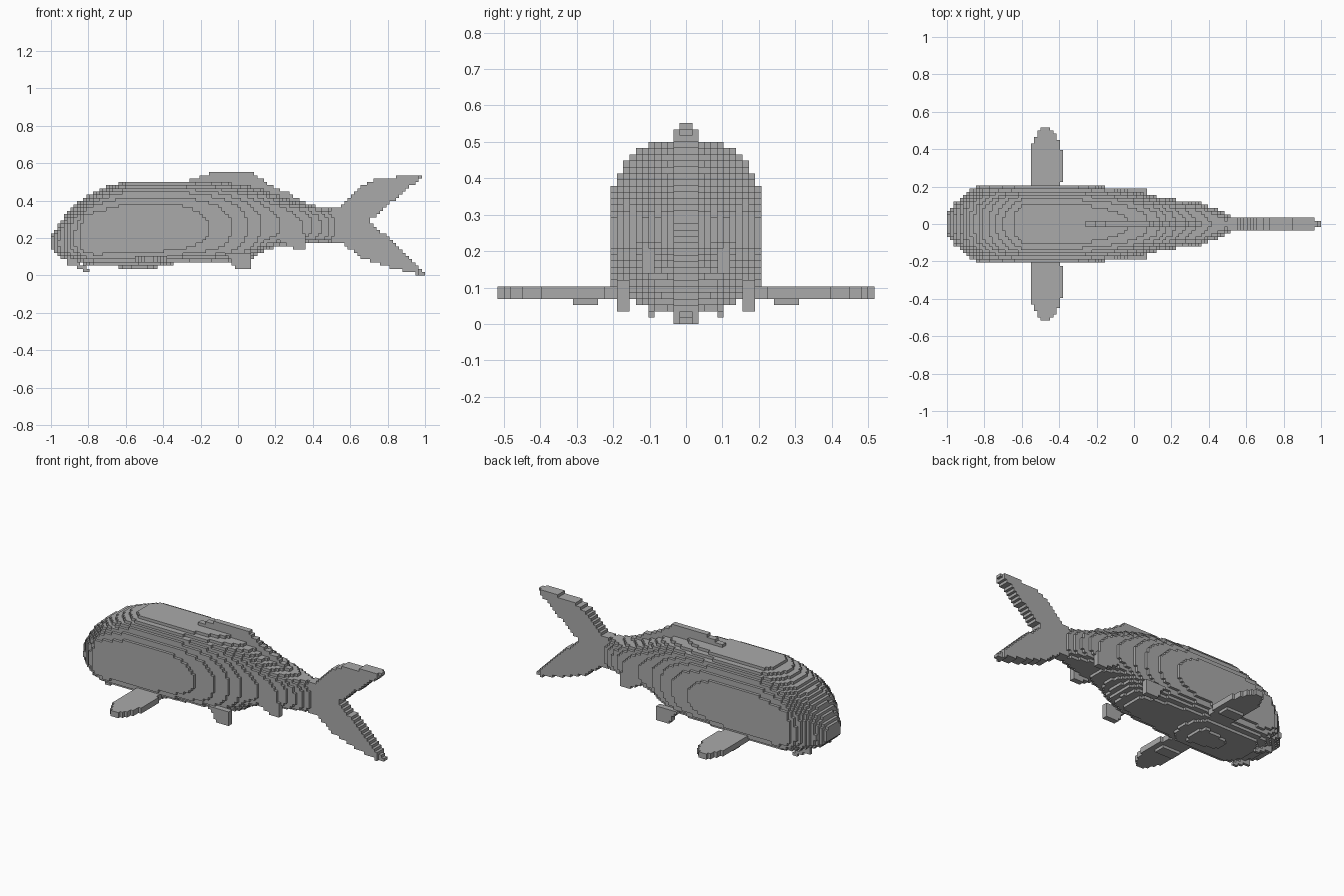
import bpy, bmesh

if "Cube" in bpy.data.objects:
    bpy.data.objects.remove(bpy.data.objects["Cube"])

V = 2 / 116  # edge of one block

mat = bpy.data.materials.new("plain grey")
mat.diffuse_color = (0.4, 0.4, 0.4, 1)
mat.use_nodes = True
mat.node_tree.nodes["Principled BSDF"].inputs["Base Color"].default_value = mat.diffuse_color


def blocks(name, inside, lo, hi):
    """Fill the cells whose centre passes inside(x, |y|, z); keep outer faces only."""
    a = [round(c / V) for c in lo]
    b = [round(c / V) for c in hi]
    cells = {(i, j, k)
             for i in range(a[0], b[0]) for j in range(a[1], b[1]) for k in range(a[2], b[2])
             if inside((i + .5) * V, abs((j + .5) * V), (k + .5) * V)}
    bm = bmesh.new()
    verts = {}

    def vert(p):
        if p not in verts:
            verts[p] = bm.verts.new([c * V for c in p])
        return verts[p]

    for cell in cells:
        for axis in range(3):
            for side in (0, 1):
                n = list(cell)
                n[axis] += 2 * side - 1
                if tuple(n) in cells:
                    continue
                u, w = (axis + 1) % 3, (axis + 2) % 3
                ring = []
                for du, dw in ((0, 0), (1, 0), (1, 1), (0, 1)):
                    p = list(cell)
                    p[axis] += side
                    p[u] += du
                    p[w] += dw
                    ring.append(vert(tuple(p)))
                bm.faces.new(ring if side else ring[::-1])
    mesh = bpy.data.meshes.new(name)
    bm.to_mesh(mesh)
    bm.free()
    mesh.materials.append(mat)
    ob = bpy.data.objects.new(name, mesh)
    bpy.context.collection.objects.link(ob)
    return ob


def curve(x, pts):
    """Piecewise linear height of a profile at x."""
    if x <= pts[0][0]:
        return pts[0][1]
    for (x0, y0), (x1, y1) in zip(pts, pts[1:]):
        if x <= x1:
            return y0 + (y1 - y0) * (x - x0) / (x1 - x0)
    return pts[-1][1]


# Body: back, belly and half-width profiles with a rounded-box section
BACK = [(-1, .21), (-.96, .27), (-.9, .355), (-.8, .43), (-.7, .475), (-.6, .505), (-.2, .505),
        (0, .49), (.1, .47), (.2, .43), (.3, .395), (.4, .37), (.52, .35)]
BELLY = [(-1, .14), (-.96, .1), (-.85, .065), (-.75, .045), (-.45, .04), (-.36, .06),
         (0, .072), (.07, .09), (.15, .14), (.25, .16), (.36, .175), (.52, .18)]
WIDTH = [(-1, .065), (-.95, .12), (-.9, .165), (-.82, .215), (-.31, .212), (-.12, .195),
         (0, .175), (.15, .14), (.3, .12), (.36, .11), (.45, .075), (.52, .042)]


def body(x, y, z):
    top, bot = curve(x, BACK), curve(x, BELLY)
    mid = bot + (top - bot) * .43
    n, h = (2.6, top - mid) if z > mid else (3.2, mid - bot)
    return (y / curve(x, WIDTH)) ** n + (abs(z - mid) / h) ** n <= 1


blocks("body", body, (-1, -.25, 0), (.52, .25, .55))

# Dorsal fin: thin ridge along the back
DORSAL = [(-.26, .505), (-.2, .53), (-.12, .552), (.07, .552), (.12, .52), (.2, .465),
          (.27, .44), (.33, .4), (.42, .37)]
blocks("dorsal_fin", lambda x, y, z: y < V and curve(x, BACK) - .06 < z < curve(x, DORSAL),
       (-.26, -.05, .25), (.42, .05, .56))

# Forked tail: leading edges outside, notched trailing edge inside
TAIL_TOP = [(.48, .35), (.55, .37), (.64, .46), (.72, .51), (.8, .522), (.98, .538)]
TAIL_BOTTOM = [(.48, .185), (.55, .175), (.66, .095), (.8, .045), (.93, .012), (1, 0)]
NOTCH_TOP = [(.7, .29), (.8, .375), (.975, .52), (1, .56)]
NOTCH_BOTTOM = [(.7, .29), (.78, .22), (.9, .105), (1, .012)]


def tail(x, y, z):
    if y > (V if x > .97 else 2 * V):
        return False
    if not curve(x, TAIL_BOTTOM) <= z <= curve(x, TAIL_TOP):
        return False
    return x < .7 or z > curve(x, NOTCH_TOP) or z < curve(x, NOTCH_BOTTOM)


blocks("tail_fin", tail, (.48, -.05, 0), (1, .05, .56))


# Pectoral fins: flat paddles with a small step beneath
def paddle(x, y, z):
    dx = x + .47
    if z < 4 * V:
        return .235 < y < .31 and abs(dx) < .06
    oval = (dx / .09) ** 2 + ((y - .31) / .205) ** 2 <= 1
    return oval or (.15 < y < .31 and -.09 < dx < .04)


# Pelvic fins and anal fins: small tapered tabs under the belly
def pelvic(x, y, z):
    lean = (.11 - z) * .6
    return .155 < y < .195 and -.06 + lean < x < .075


def anal(x, y, z):
    return .085 < y < .125 and .2 + (.2 - z) * 1.6 < x < .36


# Barbels: short whiskers slanting back below the mouth
def barbel(x, y, z):
    return 5 * V < y < 6 * V and abs(z - (.075 - (x + .91) * .45)) < .013


PAIRS = [("pectoral_fin", paddle, -.58, -.36, .15, .53, 3 * V, 6 * V),
         ("pelvic_fin", pelvic, -.07, .08, .14, .21, 2 * V, .12),
         ("anal_fin", anal, .18, .37, .07, .14, .14, .22),
         ("barbel", barbel, -.91, -.8, .07, .12, V, .1)]
for name, rule, x0, x1, y0, y1, z0, z1 in PAIRS:
    blocks(name + "_left", rule, (x0, y0, z0), (x1, y1, z1))
    blocks(name + "_right", rule, (x0, -y1, z0), (x1, -y0, z1))
